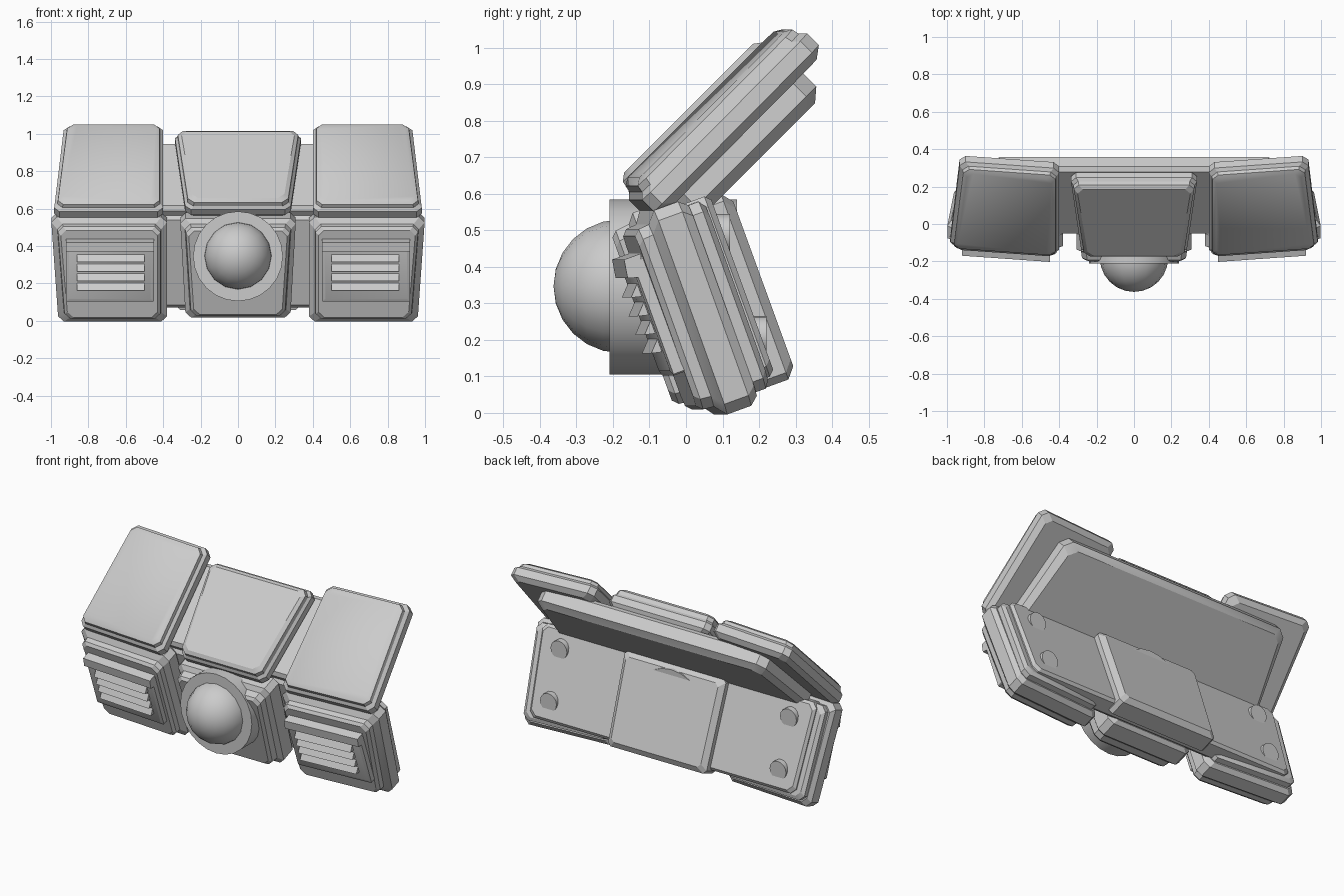
import bpy, bmesh, math
from mathutils import Matrix, Vector

cube = bpy.data.objects.get("Cube")
if cube:
    bpy.data.objects.remove(cube, do_unlink=True)

grey = bpy.data.materials.new("plain_grey")
grey.use_nodes = True
grey.diffuse_color = (0.6, 0.6, 0.6, 1)
grey.node_tree.nodes["Principled BSDF"].inputs["Base Color"].default_value = (0.6, 0.6, 0.6, 1)


def frame(degrees):
    """Axes x, s (up along the panel) and t (towards the back)."""
    a = math.radians(degrees)
    return Matrix(((1, 0, 0), (0, -math.sin(a), math.cos(a)), (0, math.cos(a), math.sin(a))))


LOWER, UPPER = frame(20), frame(-45)
SWEEP = 0.07


def finish(name, bm):
    bmesh.ops.recalc_face_normals(bm, faces=bm.faces)
    mesh = bpy.data.meshes.new(name)
    bm.to_mesh(mesh)
    bm.free()
    mesh.materials.append(grey)
    ob = bpy.data.objects.new(name, mesh)
    bpy.context.collection.objects.link(ob)
    bpy.ops.object.select_all(action='DESELECT')
    ob.select_set(True)
    bpy.context.view_layer.objects.active = ob
    bpy.ops.object.shade_smooth_by_angle(angle=math.radians(25))
    return ob


def place(axes, x, s, t, swept, side):
    p = axes @ Vector((x, s, t))
    if swept:
        p.y += SWEEP * (x - 0.4)
    p.x *= side
    return p


def slab(name, axes, bottom, top, s0, s1, layers, chamfer=0.03, swept=False, side=1):
    """Tapered panel lofted through (t, inset) layers with cut corners."""
    bm = bmesh.new()
    rings = []
    for t, inset in layers:
        quad = [Vector((bottom[0] + inset, s0 + inset)), Vector((bottom[1] - inset, s0 + inset)),
                Vector((top[1] - inset, s1 - inset)), Vector((top[0] + inset, s1 - inset))]
        ring = []
        for i, p in enumerate(quad):
            for q in (quad[i - 1], quad[(i + 1) % 4]):
                c = p + (q - p).normalized() * chamfer
                ring.append(bm.verts.new(place(axes, c.x, c.y, t, swept, side)))
        rings.append(ring)
    for a, b in zip(rings, rings[1:]):
        for i in range(len(a)):
            j = (i + 1) % len(a)
            bm.faces.new((a[i], a[j], b[j], b[i]))
    bm.faces.new(rings[0])
    bm.faces.new(rings[-1])
    return finish(name, bm)


def prism(name, axes, x0, x1, profile, side):
    """Bar along x with an (s, t) cross-section."""
    bm = bmesh.new()
    ends = [[bm.verts.new(place(axes, x, s, t, True, side)) for s, t in profile] for x in (x0, x1)]
    for i in range(len(profile)):
        j = (i + 1) % len(profile)
        bm.faces.new((ends[0][i], ends[0][j], ends[1][j], ends[1][i]))
    for e in ends:
        bm.faces.new(e)
    return finish(name, bm)


def drum(name, x, z, radius, y0, y1, sides):
    bm = bmesh.new()
    m = Matrix.Translation((x, (y0 + y1) / 2, z)) @ Matrix.Rotation(math.pi / 2, 4, 'X')
    bmesh.ops.create_cone(bm, cap_ends=True, segments=sides, radius1=radius, radius2=radius,
                          depth=y1 - y0, matrix=m)
    return finish(name, bm)


# Centre panels
slab("lower_centre_panel", LOWER, (-0.28, 0.28), (-0.31, 0.31), 0.0, 0.565,
     [(-0.025, 0.045), (-0.01, 0.03), (0.03, 0.025), (0.05, 0), (0.14, 0), (0.16, 0.02)])
slab("upper_centre_panel", UPPER, (-0.28, 0.28), (-0.34, 0.34), 0.31, 0.88,
     [(-0.585, 0.035), (-0.57, 0.015), (-0.545, 0.012), (-0.53, 0), (-0.49, 0), (-0.46, 0.025)])

# Side panels with louvred grilles
for side, label in ((1, "left"), (-1, "right")):
    slab(label + "_lower_panel", LOWER, (0.38, 0.96), (0.38, 1.0), -0.03, 0.565,
         [(0.0, 0.05), (0.015, 0.035), (0.045, 0.032), (0.07, 0), (0.14, 0), (0.165, 0.02)],
         swept=True, side=side)
    slab(label + "_rear_flange", LOWER, (0.4, 0.94), (0.4, 0.97), 0.0, 0.545,
         [(0.14, 0), (0.195, 0), (0.21, 0.02)], swept=True, side=side)
    slab(label + "_upper_panel", UPPER, (0.4, 0.985), (0.4, 0.93), 0.3, 0.945,
         [(-0.572, 0.04), (-0.56, 0.02), (-0.54, 0.016), (-0.525, 0), (-0.48, 0), (-0.455, 0.03)],
         swept=True, side=side)
    slab(label + "_grille_frame", LOWER, (0.45, 0.92), (0.45, 0.92), 0.12, 0.455,
         [(-0.035, 0.015), (-0.03, 0), (0.02, 0)], chamfer=0.004, swept=True, side=side)
    prism(label + "_grille_brow", LOWER, 0.45, 0.92,
          [(0.465, 0.0), (0.465, -0.05), (0.415, -0.058), (0.405, -0.03)], side)
    for i in range(4):
        s = 0.395 - i * 0.054
        prism(f"{label}_louvre_{i + 1}", LOWER, 0.5, 0.86,
              [(s, -0.03), (s - 0.036, -0.064), (s - 0.044, -0.03)], side)
    for z, y, row in ((0.21, 0.22, "lower"), (0.49, 0.12, "upper")):
        drum(f"{label}_{row}_rear_stud", side * 0.77, z, 0.055, y - 0.1, y, 16)

# Backing plates and rear housing
slab("lower_backing_plate", LOWER, (-0.89, 0.89), (-0.92, 0.92), 0.015, 0.54,
     [(0.15, 0.02), (0.17, 0), (0.25, 0), (0.265, 0.015)])
slab("rear_housing", LOWER, (-0.33, 0.33), (-0.34, 0.34), -0.01, 0.53,
     [(0.2, 0), (0.295, 0), (0.32, 0.03)], chamfer=0.02)
slab("upper_backing_plate", UPPER, (-0.84, 0.84), (-0.76, 0.76), 0.38, 0.885,
     [(-0.47, 0.02), (-0.45, 0), (-0.38, 0), (-0.35, 0.035)], chamfer=0.04)

# Domed lamp on its round base
drum("lamp_base", 0, 0.345, 0.24, -0.21, 0.14, 24)
bm = bmesh.new()
bmesh.ops.create_uvsphere(bm, u_segments=16, v_segments=12, radius=0.183,
                          matrix=Matrix.Translation((0, -0.18, 0.347)) @ Matrix.Rotation(math.pi / 2, 4, 'X'))
dome = finish("lamp_dome", bm)
bpy.ops.object.shade_smooth()
